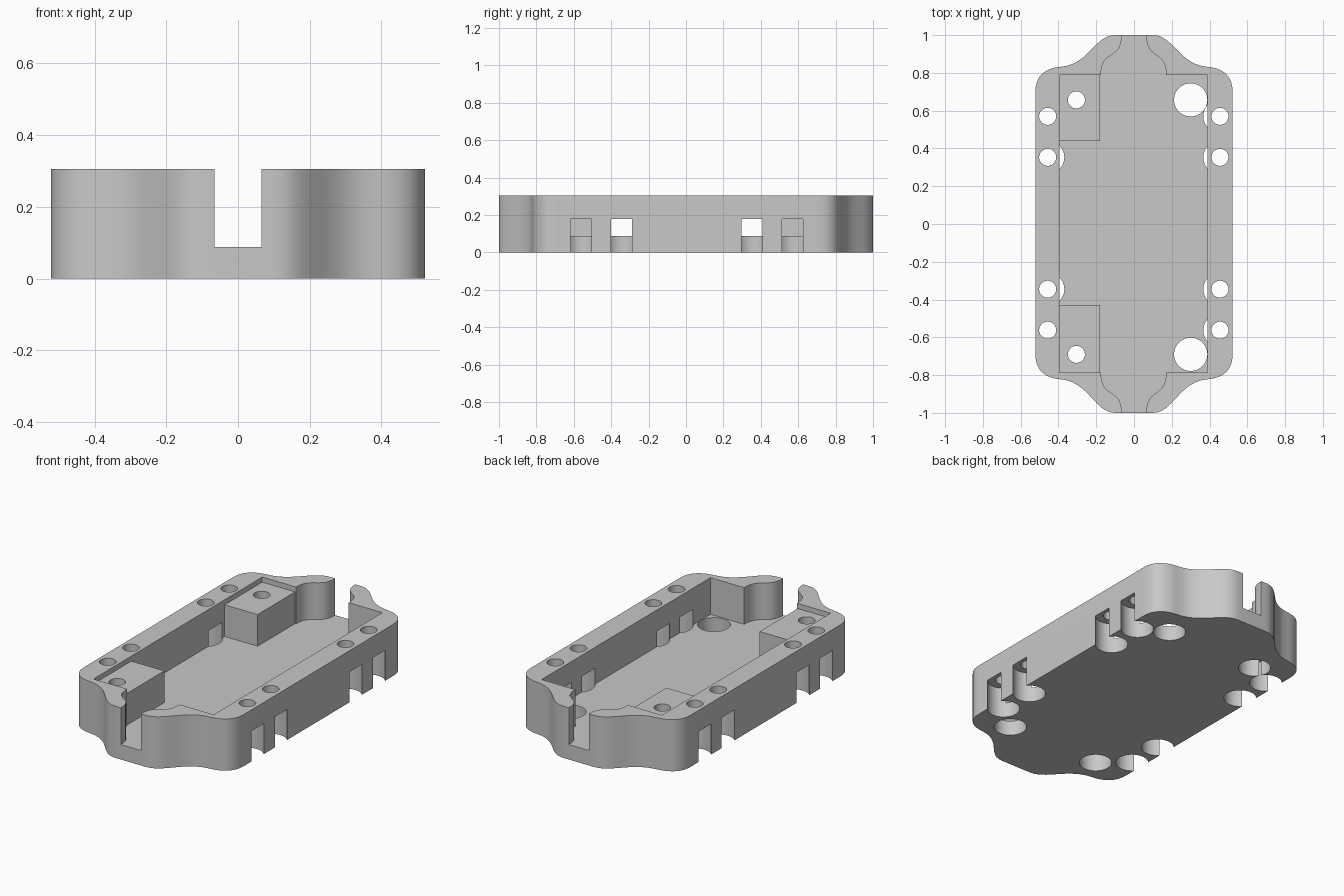
import bpy, bmesh, math
from mathutils import Vector
from mathutils.geometry import interpolate_bezier

if "Cube" in bpy.data.objects:
    bpy.data.objects.remove(bpy.data.objects["Cube"])

TOP, FLOOR, PAD, BORE = 0.305, 0.088, 0.275, 0.18

mat = bpy.data.materials.new("plain grey")
mat.diffuse_color = (0.58, 0.58, 0.58, 1)
mat.use_nodes = True
mat.node_tree.nodes["Principled BSDF"].inputs["Base Color"].default_value = mat.diffuse_color


def curve(a, b, c, d, n=14):
    return [tuple(p)[:2] for p in interpolate_bezier(Vector(a), Vector(b), Vector(c), Vector(d), n)]


def prism(name, pts, z0, z1):
    """Extrude a closed 2D outline from z0 to z1."""
    bm = bmesh.new()
    f = bm.faces.new([bm.verts.new((x, y, z0)) for x, y in pts])
    r = bmesh.ops.extrude_face_region(bm, geom=[f])
    for v in r["geom"]:
        if isinstance(v, bmesh.types.BMVert):
            v.co.z = z1
    bmesh.ops.recalc_face_normals(bm, faces=bm.faces)
    me = bpy.data.meshes.new(name)
    bm.to_mesh(me)
    bm.free()
    ob = bpy.data.objects.new(name, me)
    bpy.context.collection.objects.link(ob)
    me.materials.append(mat)
    return ob


def disc(x, y, r, n=48):
    return [(x + r * math.cos(2 * math.pi * i / n), y + r * math.sin(2 * math.pi * i / n)) for i in range(n)]


def cut(target, pts, z0, z1):
    """Subtract a prism from the target."""
    cutter = prism("cutter", pts, z0, z1)
    cutter.hide_render = True
    m = target.modifiers.new("cut", "BOOLEAN")
    m.operation, m.solver, m.object = "DIFFERENCE", "EXACT", cutter
    bpy.context.view_layer.objects.active = target
    bpy.ops.object.modifier_apply(modifier=m.name)
    bpy.data.objects.remove(cutter, do_unlink=True)


# Outer body: rounded corners sweeping in to a flat nose at each end
def corner(sx, sy, dy):
    a = curve((0.10, 1), (0.21, 1), (0.235, 0.845 - dy), (0.39, 0.832 - dy))
    b = curve((0.39, 0.832 - dy), (0.47, 0.825 - dy), (0.522, 0.785 - dy), (0.522, 0.70 - dy))
    return [(sx * x, sy * y) for x, y in a + b[1:]]


outline = (corner(1, 1, 0) + corner(1, -1, 0.01)[::-1]
           + corner(-1, -1, 0.01) + corner(-1, 1, 0)[::-1])
tray = prism("tray_body", outline, 0, TOP)


# Main cavity with a flared channel through each end, leaving two pads on the left
def flare(sx, sy, wide, yin):
    c = curve((0.065, 1.0), (0.065, 0.86), (wide, 0.93), (wide, yin))
    return [(sx * 0.065, sy * 1.1)] + [(sx * x, sy * y) for x, y in c]


L, R, PX = -0.395, 0.39, -0.18
YT, YB, PT, PB = 0.79, 0.785, 0.44, -0.43
cavity = (flare(1, 1, 0.17, YT) + [(R, YT), (R, -YB)]
          + flare(1, -1, 0.17, YB)[::-1] + flare(-1, -1, 0.175, YB)
          + [(PX, -YB), (PX, PB), (L, PB), (L, PT), (PX, PT), (PX, YT)]
          + flare(-1, 1, 0.175, YT)[::-1])
cut(tray, cavity, FLOOR, 0.5)

# Lower the pads below the rim
for y0, y1 in ((PT - 0.02, YT), (-YB, PB + 0.02)):
    cut(tray, [(L, y0), (PX + 0.004, y0), (PX + 0.004, y1), (L, y1)], PAD, 0.5)

# Rim screw holes with counterbores that break through the side walls
for x in (-0.457, 0.455):
    for y in (0.57, 0.353, -0.345, -0.562):
        cut(tray, disc(x, y, 0.088), -0.1, BORE)
        cut(tray, disc(x, y, 0.045), -0.1, 0.5)

# Pad screw holes on the left, wide floor holes on the right
for y in (0.657, -0.69):
    cut(tray, disc(-0.305, y, 0.088), -0.1, BORE)
    cut(tray, disc(-0.305, y, 0.045), -0.1, 0.5)
    cut(tray, disc(0.30, y, 0.088), -0.1, FLOOR + 0.05)

bpy.ops.object.select_all(action="DESELECT")
tray.select_set(True)
bpy.context.view_layer.objects.active = tray
bpy.ops.object.shade_smooth_by_angle(angle=math.radians(30))
